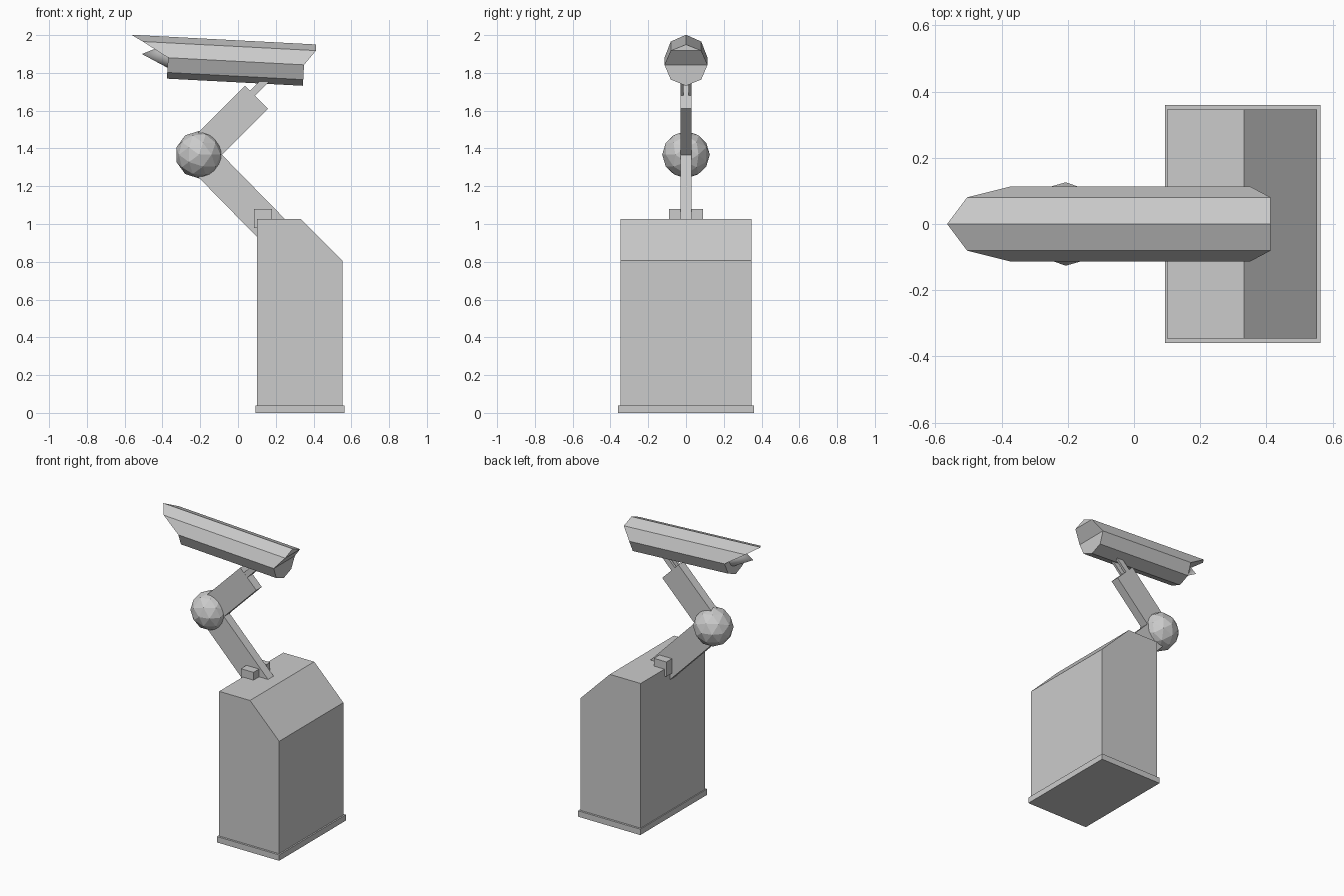
import bpy, bmesh, math
from mathutils import Matrix, Vector

if "Cube" in bpy.data.objects:
    bpy.data.objects.remove(bpy.data.objects["Cube"])

grey = bpy.data.materials.new("light_grey")
grey.diffuse_color = (0.6, 0.6, 0.6, 1)
grey.use_nodes = True
grey.node_tree.nodes["Principled BSDF"].inputs["Base Color"].default_value = grey.diffuse_color


def finish(name, bm, matrix=None):
    if matrix:
        bm.transform(matrix)
    bmesh.ops.recalc_face_normals(bm, faces=bm.faces)
    mesh = bpy.data.meshes.new(name)
    bm.to_mesh(mesh)
    bm.free()
    mesh.materials.append(grey)
    obj = bpy.data.objects.new(name, mesh)
    bpy.context.collection.objects.link(obj)
    return obj


def box(name, x, y, z):
    """Axis-aligned box from (min, max) pairs."""
    bm = bmesh.new()
    bmesh.ops.create_cube(bm, size=1)
    centre = Vector([(a + b) / 2 for a, b in (x, y, z)])
    size = [b - a for a, b in (x, y, z)]
    return finish(name, bm, Matrix.Translation(centre) @ Matrix.Diagonal((*size, 1)))


def extrude_xz(name, profile, y0, y1):
    """Side profile in x, z stretched from y0 to y1."""
    bm = bmesh.new()
    face = bm.faces.new([bm.verts.new((x, y0, z)) for x, z in profile])
    new = bmesh.ops.extrude_face_region(bm, geom=[face])["geom"]
    bmesh.ops.translate(bm, verts=[v for v in new if isinstance(v, bmesh.types.BMVert)],
                        vec=(0, y1 - y0, 0))
    return finish(name, bm)


def bar(name, start, end, width, y0, y1):
    """Flat bar between two x, z points."""
    a, b = Vector(start), Vector(end)
    d = (b - a).normalized() * width / 2
    n = Vector((-d.y, d.x))
    return extrude_xz(name, [a + n, b + n, b - n, a - n], y0, y1)


# Pedestal with sloped top corner
box("plinth", (0.093, 0.563), (-0.36, 0.36), (0, 0.04))
extrude_xz("pedestal", [(0.1, 0.04), (0.553, 0.04), (0.553, 0.807), (0.333, 1.027), (0.1, 1.027)],
           -0.346, 0.346)

# Folding arm, hinge pin and neck prongs
elbow = (-0.206, 1.367)
box("hinge_block", (0.085, 0.18), (-0.09, 0.09), (0.98, 1.08))
bar("lower_arm", elbow, (0.24, 0.912), 0.172, -0.03, 0.03)
bar("upper_arm", elbow, (0.098, 1.672), 0.172, -0.0295, 0.0295)
for side, y in (("front", -0.029), ("back", 0.013)):
    bar("neck_prong_" + side, (0.03, 1.646), (0.17, 1.786), 0.037, y, y + 0.016)

# Faceted elbow ball, poles pointing front and back
bm = bmesh.new()
bmesh.ops.create_icosphere(bm, subdivisions=2, radius=0.126)
finish("elbow_ball", bm, Matrix.Translation((elbow[0], 0, elbow[1])) @ Matrix.Rotation(math.pi / 2, 4, 'X'))

# Octagonal camera housing with overhanging hood, tilted slightly
tilt = Matrix.Translation((0, 0, 1.861)) @ Matrix.Rotation(math.radians(3), 4, 'Y')
bm = bmesh.new()
rings = []
hood = [(-0.571, 0.407), (-0.509, 0.409)]
body = (-0.371, 0.35)
for end in (0, 1):
    ring = []
    for i in range(8):
        a = i * math.pi / 4
        level = min(i, 8 - i)
        x = hood[level][end] if level < 2 else body[end]
        ring.append(bm.verts.new((x, 0.114 * math.sin(a), 0.111 * math.cos(a))))
    rings.append(ring)
    bm.faces.new(ring[2:7])                             # flat lower end
    bm.faces.new([ring[1], ring[2], ring[6], ring[7]])  # hood underside
    bm.faces.new([ring[7], ring[0], ring[1]])           # hood tip
for i in range(8):
    j = (i + 1) % 8
    bm.faces.new([rings[0][i], rings[0][j], rings[1][j], rings[1][i]])
finish("camera_housing", bm, tilt)

# Smooth pointed lens under the hood
bm = bmesh.new()
bmesh.ops.create_cone(bm, cap_ends=True, segments=32, radius1=0.068, radius2=0, depth=0.145)
lens = finish("lens_cone", bm, tilt @ Matrix.Translation((-0.4375, 0, 0.012)) @ Matrix.Rotation(-math.pi / 2, 4, 'Y'))
for p in lens.data.polygons:
    p.use_smooth = len(p.vertices) < 5
